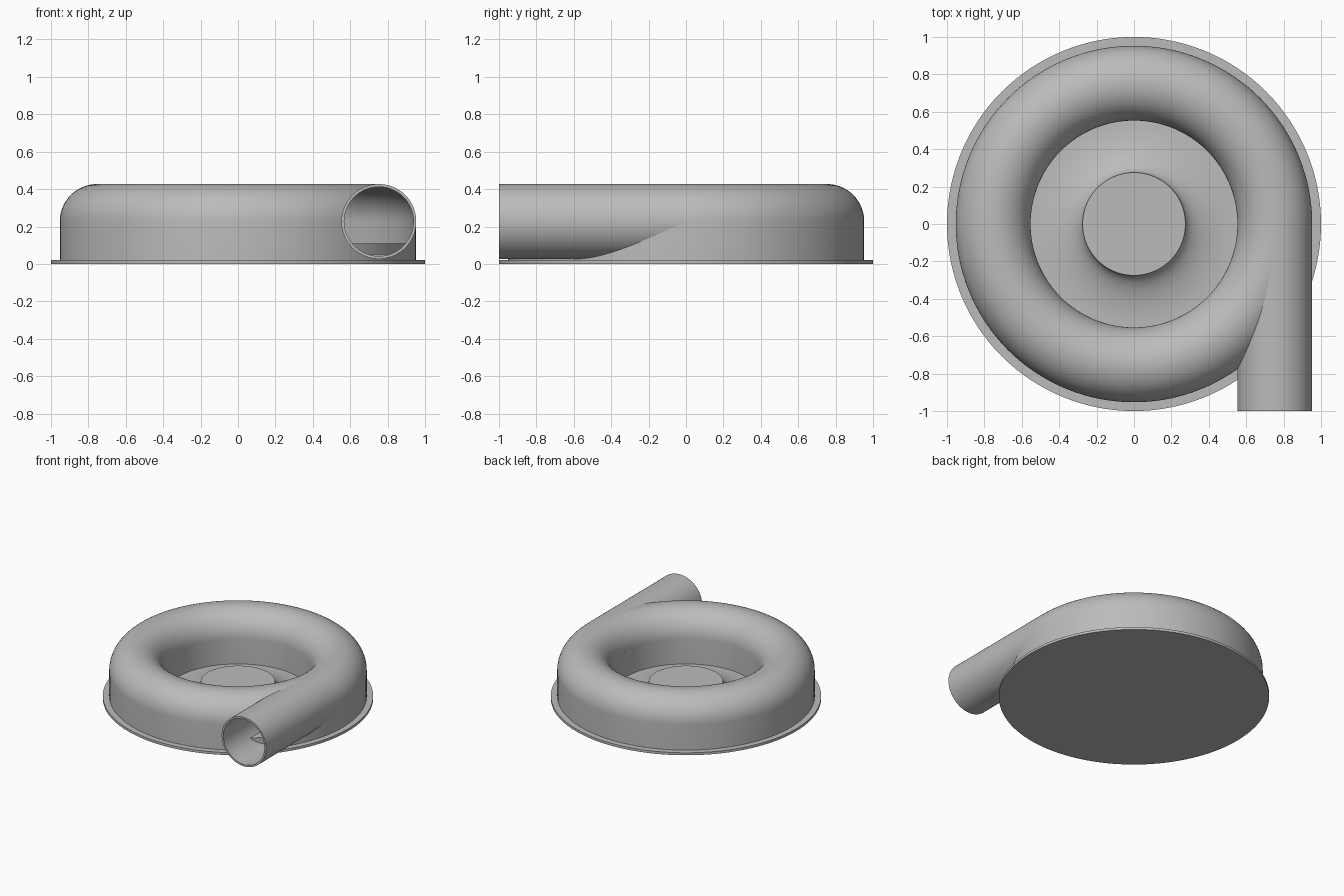
import bpy, bmesh, math
from mathutils import Matrix

cube = bpy.data.objects.get("Cube")
if cube:
    bpy.data.objects.remove(cube, do_unlink=True)

grey = bpy.data.materials.new("plain grey")
grey.use_nodes = True
COLOUR = (0.5, 0.5, 0.5, 1)
grey.diffuse_color = COLOUR
grey.node_tree.nodes["Principled BSDF"].inputs["Base Color"].default_value = COLOUR

RING, TUBE, MID = 0.753, 0.2, 0.227   # scroll radius, tube radius, tube height
WALL, PLATE = 0.015, 0.02
SEGS = 128


def lathe(name, profile, closed=False):
    """Spin an (r, z) profile around the z axis."""
    bm = bmesh.new()
    verts = [bm.verts.new((r, 0, z)) for r, z in profile]
    pairs = list(zip(verts, verts[1:]))
    if closed:
        pairs.append((verts[-1], verts[0]))
    edges = [bm.edges.new(p) for p in pairs]
    bmesh.ops.spin(bm, geom=verts + edges, cent=(0, 0, 0), axis=(0, 0, 1),
                   angle=math.tau, steps=SEGS, use_duplicate=False)
    bmesh.ops.remove_doubles(bm, verts=bm.verts, dist=1e-5)
    bmesh.ops.recalc_face_normals(bm, faces=bm.faces)
    mesh = bpy.data.meshes.new(name)
    bm.to_mesh(mesh)
    bm.free()
    mesh.materials.append(grey)
    obj = bpy.data.objects.new(name, mesh)
    bpy.context.collection.objects.link(obj)
    return obj


def lay_along_y(obj):
    """Turn a lathed part so its axis runs to the front, in line with the scroll."""
    obj.data.transform(Matrix.Translation((RING, 0, MID)) @ Matrix.Rotation(math.pi / 2, 4, 'X'))


def smooth(obj):
    bpy.ops.object.select_all(action='DESELECT')
    obj.select_set(True)
    bpy.context.view_layer.objects.active = obj
    bpy.ops.object.shade_smooth_by_angle(angle=math.radians(35))


def arch(radius):
    """Half round over the scroll, from its outer side to its inner side."""
    return [(RING + radius * math.cos(a), MID + radius * math.sin(a))
            for a in (math.pi * i / 32 for i in range(33))]


# Base plate with its flange
base = lathe("base_plate", [(0, 0), (1, 0), (1, PLATE), (0, PLATE)])

# Scroll housing: an arched shell standing on the plate
outside, inside = arch(TUBE), arch(TUBE - WALL)
shell = ([(RING + TUBE, PLATE)] + outside + [(RING - TUBE, PLATE),
         (RING - TUBE + WALL, PLATE)] + inside[::-1] + [(RING + TUBE - WALL, PLATE)])
housing = lathe("scroll_housing", shell, closed=True)

# Raised floor ring inside the scroll
floor = lathe("scroll_floor", [(0.56, 0.05), (0.94, 0.05), (0.94, 0.11), (0.56, 0.11)], closed=True)

# Hub with a concave flare
HUB, TOP, FOOT = 0.275, 0.137, 0.552
flare = [(FOOT - (FOOT - HUB) * math.sin(a), TOP - (TOP - PLATE - 0.002) * math.cos(a))
         for a in (math.pi / 2 * i / 20 for i in range(20, -1, -1))]
hub = lathe("hub", [(0, TOP)] + flare)

# Outlet pipe, tangent to the scroll
bore = TUBE - WALL
pipe = lathe("outlet_pipe", [(TUBE, 0), (TUBE, 1), (bore, 1), (bore, 0)], closed=True)
lay_along_y(pipe)

# Opening from the pipe into the scroll
cutter = lathe("outlet_cutter", [(0, 0.01), (bore + 0.004, 0.01), (bore + 0.004, 1.1), (0, 1.1)])
lay_along_y(cutter)
cutter.hide_render = True
cutter.hide_set(True)
cut = housing.modifiers.new("outlet opening", 'BOOLEAN')
cut.object = cutter
cut.operation = 'DIFFERENCE'
cut.solver = 'EXACT'

for part in (base, housing, floor, hub, pipe):
    smooth(part)
